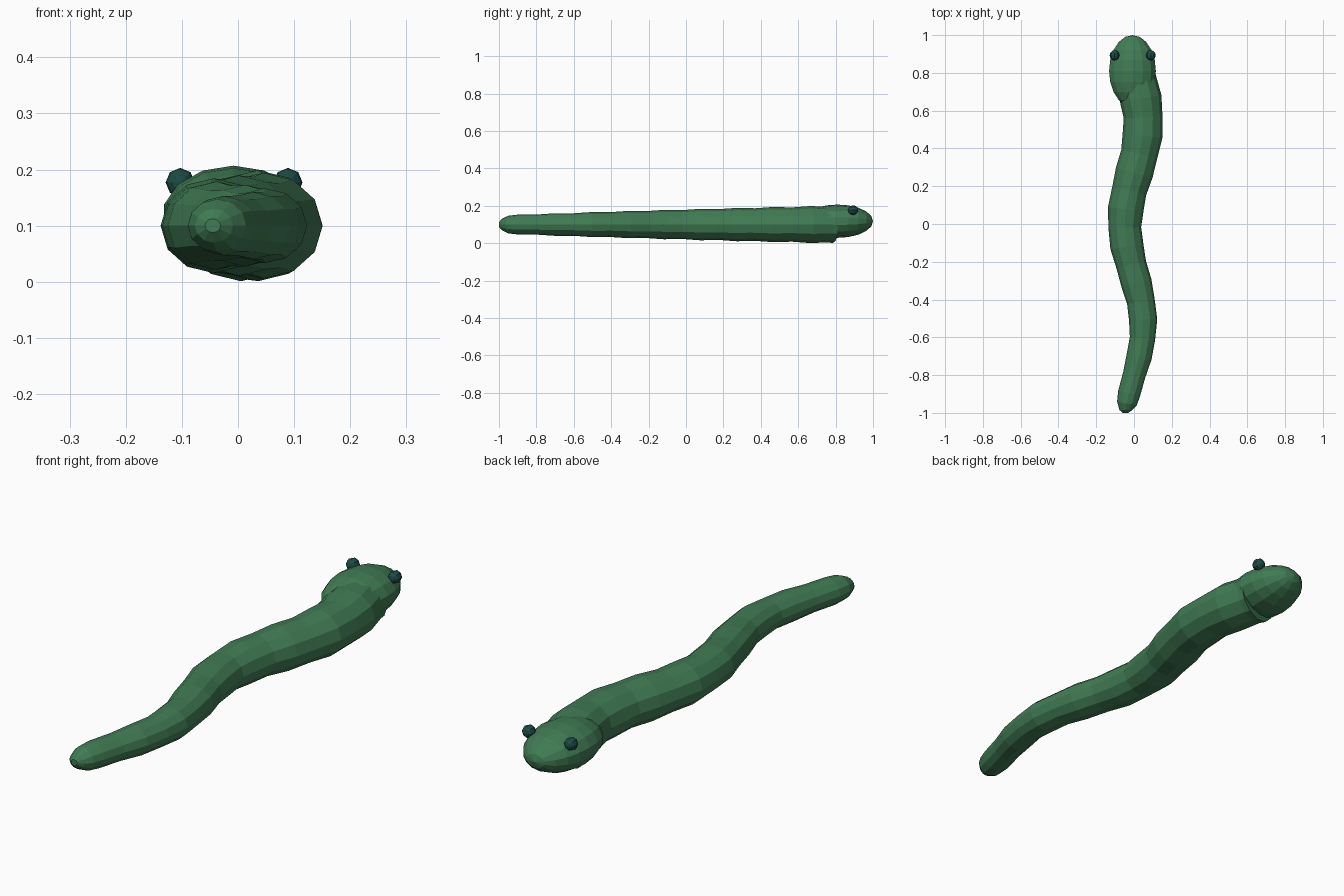
import bpy, bmesh, math
from mathutils import Matrix, Vector

cube = bpy.data.objects.get("Cube")
if cube:
    bpy.data.objects.remove(cube, do_unlink=True)


def make_material(name, rgb):
    mat = bpy.data.materials.new(name)
    mat.use_nodes = True
    colour = (*rgb, 1.0)
    mat.diffuse_color = colour
    mat.node_tree.nodes["Principled BSDF"].inputs["Base Color"].default_value = colour
    return mat


def finish(name, bm, mat):
    bmesh.ops.recalc_face_normals(bm, faces=bm.faces)
    mesh = bpy.data.meshes.new(name)
    bm.to_mesh(mesh)
    bm.free()
    mesh.materials.append(mat)
    obj = bpy.data.objects.new(name, mesh)
    bpy.context.scene.collection.objects.link(obj)
    return obj


def ellipsoid(name, centre, radii, segments, rings, mat):
    # Sphere with its poles along y
    bm = bmesh.new()
    bmesh.ops.create_uvsphere(bm, u_segments=segments, v_segments=rings, radius=1)
    shape = (Matrix.Translation(centre) @ Matrix.Diagonal((*radii, 1))
             @ Matrix.Rotation(math.pi / 2, 4, "X"))
    bmesh.ops.transform(bm, matrix=shape, verts=bm.verts)
    return finish(name, bm, mat)


green = make_material("worm green", (0.052, 0.2, 0.088))
teal = make_material("dark teal", (0.012, 0.07, 0.06))

# Body: rings swept along a wavy path, swelling at every other ring
SIDES, MID_Z, FLATTEN = 12, 0.1, 0.89
WAVE = 2 * math.pi / 1.07
PITCH = 0.0975


def path_x(y):
    return -0.049 * math.cos(WAVE * y)


def body_radius(y):
    return 0.09 + 0.031 * y - 0.005 * y * y


stations = [(-1.0, 0.014), (-0.985, 0.034), (-0.95, 0.053)]
for i in range(-9, 9):
    y = -0.02 + i * PITCH
    swell = 0.97 if i % 2 == 0 else 1.025
    stations.append((y, body_radius(y) * swell))
stations.append((0.785, body_radius(0.785)))

bm = bmesh.new()
rings = []
for y, r in stations:
    slope = 0.049 * WAVE * math.sin(WAVE * y) if y > -0.96 else 0
    across = Vector((1, -slope, 0)).normalized()
    centre = Vector((path_x(y), y, MID_Z))
    ring = []
    for k in range(SIDES):
        a = 2 * math.pi * k / SIDES
        up = Vector((0, 0, r * FLATTEN * math.sin(a)))
        ring.append(bm.verts.new(centre + across * r * math.cos(a) + up))
    rings.append(ring)
for a, b in zip(rings, rings[1:]):
    for k in range(SIDES):
        n = (k + 1) % SIDES
        bm.faces.new((a[k], a[n], b[n], b[k]))
bm.faces.new(rings[0])
bm.faces.new(rings[-1])
finish("body", bm, green)

# Head
ellipsoid("head", (-0.008, 0.81, 0.118), (0.127, 0.19, 0.089), 14, 10, green)

# Eyes
for name, side in (("right_eye", -1), ("left_eye", 1)):
    ellipsoid(name, (-0.007 + side * 0.096, 0.893, 0.177),
              (0.026, 0.027, 0.026), 8, 6, teal)
